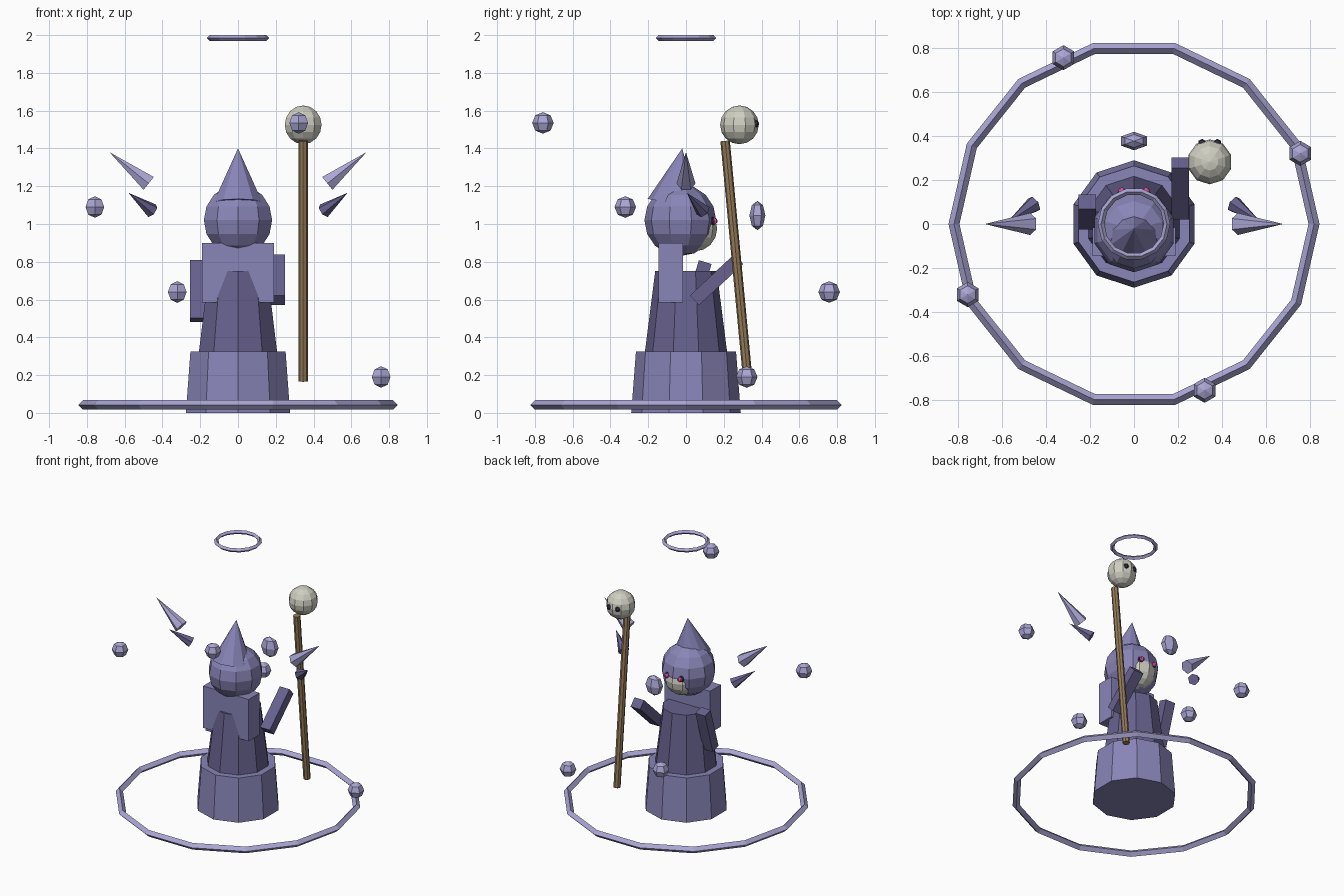
import bpy
import bmesh
from math import pi, sin, cos, radians
from mathutils import Matrix, Vector

cube = bpy.data.objects.get("Cube")
if cube:
    bpy.data.objects.remove(cube, do_unlink=True)


def material(name, rgb):
    m = bpy.data.materials.new(name)
    m.use_nodes = True
    m.diffuse_color = (*rgb, 1)
    m.node_tree.nodes["Principled BSDF"].inputs["Base Color"].default_value = (*rgb, 1)
    return m


PURPLE = material("purple cloth", (0.25, 0.235, 0.48))
DARK = material("dark purple cloth", (0.135, 0.12, 0.27))
LAVENDER = material("pale lavender", (0.40, 0.38, 0.66))
BONE = material("bone", (0.63, 0.62, 0.54))
WOOD = material("brown wood", (0.30, 0.20, 0.10))
PINK = material("glowing pink", (0.80, 0.08, 0.42))
SOCKET = material("dark socket", (0.04, 0.03, 0.07))


def finish(name, bm, mat):
    bmesh.ops.recalc_face_normals(bm, faces=bm.faces)
    mesh = bpy.data.meshes.new(name)
    bm.to_mesh(mesh)
    bm.free()
    mesh.materials.append(mat)
    ob = bpy.data.objects.new(name, mesh)
    bpy.context.collection.objects.link(ob)
    return ob


def frustum(name, mat, base, top, r1, r2, sides):
    """Cone or tapered cylinder between two points, first corner on +y."""
    base, top = Vector(base), Vector(top)
    axis = top - base
    bm = bmesh.new()
    bmesh.ops.create_cone(bm, cap_ends=True, segments=sides, radius1=r1,
                          radius2=r2, depth=axis.length)
    turn = Vector((0, 0, 1)).rotation_difference(axis).to_matrix().to_4x4()
    bm.transform(Matrix.Translation((base + top) / 2) @ turn)
    bmesh.ops.remove_doubles(bm, verts=bm.verts, dist=0.0001)
    return finish(name, bm, mat)


def ball(name, mat, centre, size, sides, rings):
    """Faceted sphere with a corner column on +y and given half sizes."""
    bm = bmesh.new()
    profile = [bm.verts.new((0, sin(pi * i / rings), cos(pi * i / rings)))
               for i in range(rings + 1)]
    edges = [bm.edges.new(pair) for pair in zip(profile, profile[1:])]
    bmesh.ops.spin(bm, geom=profile + edges, axis=(0, 0, 1), cent=(0, 0, 0),
                   angle=2 * pi, steps=sides, use_merge=True)
    bmesh.ops.remove_doubles(bm, verts=bm.verts, dist=0.0001)
    bm.transform(Matrix.Translation(centre) @ Matrix.Diagonal((*size, 1)))
    return finish(name, bm, mat)


def box(name, mat, centre, size, tilt=0):
    bm = bmesh.new()
    bmesh.ops.create_cube(bm, size=1)
    bm.transform(Matrix.Translation(centre) @ Matrix.Rotation(radians(tilt), 4, "X")
                 @ Matrix.Diagonal((*size, 1)))
    return finish(name, bm, mat)


def ring(name, z, radius, tube):
    bpy.ops.mesh.primitive_torus_add(location=(0, 0, z), major_radius=radius,
                                     minor_radius=tube, major_segments=14,
                                     minor_segments=4)
    ob = bpy.context.object
    ob.name = name
    ob.data.materials.append(LAVENDER)
    for p in ob.data.polygons:
        p.use_smooth = False


# Rings on the ground and over the head
ring("ground_ring", 0.042, 0.82, 0.025)
ring("halo", 1.985, 0.15, 0.015)

# Robe, cape and arms
frustum("robe_hem", PURPLE, (0, 0, 0), (0, 0, 0.325), 0.29, 0.265, 10)
frustum("robe", DARK, (0, 0, 0.1), (0, 0, 0.75), 0.246, 0.163, 10)
box("cape", PURPLE, (0, -0.08, 0.742), (0.38, 0.13, 0.315))
box("left_arm", DARK, (0.21, 0.162, 0.705), (0.08, 0.07, 0.32), -47)
box("right_arm", DARK, (-0.213, 0.055, 0.645), (0.08, 0.07, 0.32), -17)

# Hooded head
ball("hood", PURPLE, (0, -0.03, 1.02), (0.19, 0.19, 0.19), 10, 8)
frustum("hood_point", PURPLE, (0, -0.07, 1.11), (0, -0.02, 1.4), 0.135, 0, 10)
ball("face", BONE, (0, 0.045, 0.975), (0.12, 0.12, 0.12), 10, 8)

# Staff with a skull
frustum("staff", WOOD, (0.345, 0.328, 0.167), (0.345, 0.207, 1.44), 0.025, 0.025, 8)
ball("staff_skull", BONE, (0.345, 0.283, 1.525), (0.1025,) * 3, 10, 8)

# Mirrored details: eyes, skull sockets and floating spikes
for side, s in (("left", 1), ("right", -1)):
    ball(side + "_eye_socket", SOCKET, (s * 0.055, 0.13, 1.015), (0.026,) * 3, 6, 4)
    ball(side + "_eye", PINK, (s * 0.055, 0.15, 1.015), (0.017,) * 3, 8, 6)
    ball(side + "_skull_socket", SOCKET, (0.345 + s * 0.035, 0.368, 1.53),
         (0.02,) * 3, 6, 4)
    frustum(side + "_large_spike", LAVENDER, (s * 0.473, 0, 1.215),
            (s * 0.68, 0, 1.38), 0.05, 0, 6)
    frustum(side + "_small_spike", DARK, (s * 0.455, 0.09, 1.07),
            (s * 0.58, 0.005, 1.165), 0.04, 0, 6)

# Floating beads in a rising spiral, and a long gem
for i in range(4):
    a = radians(23 + 90 * i)
    z = (0.19, 0.64, 1.09, 1.535)[i]
    ball("floating_bead_%d" % (i + 1), LAVENDER,
         (0.823 * cos(a), 0.823 * sin(a), z), (0.057,) * 3, 6, 4)
ball("floating_gem", LAVENDER, (0, 0.378, 1.045), (0.068, 0.042, 0.077), 6, 4)
